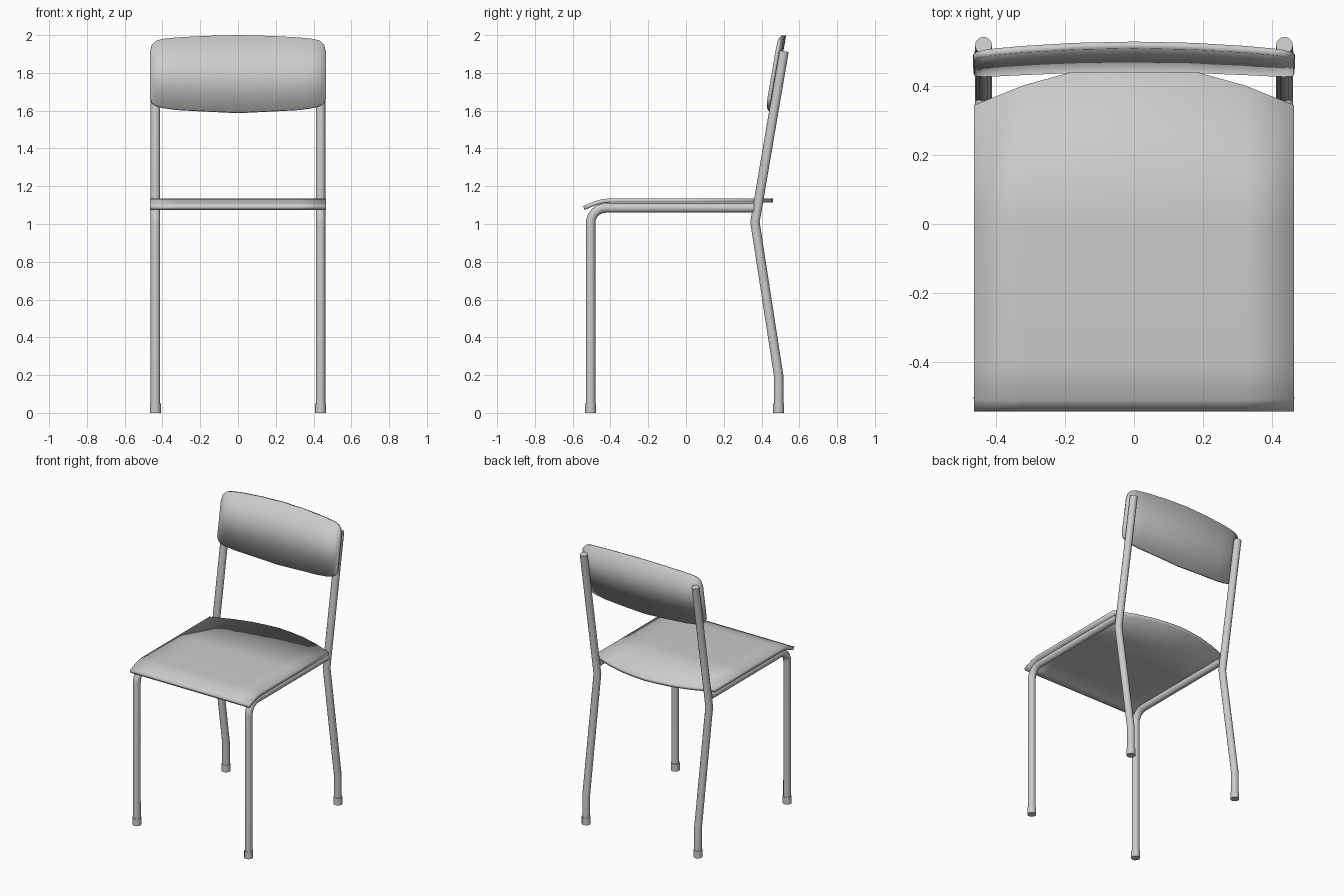
import bpy, bmesh, math

cube = bpy.data.objects.get("Cube")
if cube:
    bpy.data.objects.remove(cube, do_unlink=True)

GREY = (0.6, 0.6, 0.6, 1)
grey = bpy.data.materials.new("light grey")
grey.use_nodes = True
grey.diffuse_color = GREY
grey.node_tree.nodes["Principled BSDF"].inputs["Base Color"].default_value = GREY


def finish(obj, angle=40):
    obj.data.materials.append(grey)
    bpy.ops.object.select_all(action='DESELECT')
    obj.select_set(True)
    bpy.context.view_layer.objects.active = obj
    if obj.type == 'CURVE':
        bpy.ops.object.convert(target='MESH')
    bpy.ops.object.shade_smooth_by_angle(angle=math.radians(angle))


def tube(name, x, path, radius=0.025):
    """Round steel tube along a (y, z) path."""
    curve = bpy.data.curves.new(name, 'CURVE')
    curve.dimensions = '3D'
    curve.bevel_depth = radius
    curve.bevel_resolution = 4
    curve.use_fill_caps = True
    spline = curve.splines.new('POLY')
    spline.points.add(len(path) - 1)
    for point, (y, z) in zip(spline.points, path):
        point.co = (x, y, z, 1)
    obj = bpy.data.objects.new(name, curve)
    bpy.context.collection.objects.link(obj)
    finish(obj)


def panel(name, columns, thickness):
    """Sheet skinned over columns of points, given thickness behind its face."""
    bm = bmesh.new()
    grid = [[bm.verts.new(p) for p in col] for col in columns]
    for a, b in zip(grid, grid[1:]):
        for i in range(len(a) - 1):
            bm.faces.new((a[i], b[i], b[i + 1], a[i + 1]))
    mesh = bpy.data.meshes.new(name)
    bm.to_mesh(mesh)
    bm.free()
    obj = bpy.data.objects.new(name, mesh)
    bpy.context.collection.objects.link(obj)
    solid = obj.modifiers.new("thickness", 'SOLIDIFY')
    solid.thickness = thickness
    solid.offset = -1
    finish(obj)


def mirrored(half):
    """Columns from centre outwards, extended to both sides."""
    return [(-r[0], *r[1:]) for r in reversed(half[1:])] + half


# Frame: front leg bending into the seat rail, and rear leg with back post
BEND = 0.08
front_path = [(-0.505, 0.02)]
for i in range(7):
    a = math.radians(15 * i)
    front_path.append((-0.505 + BEND * (1 - math.cos(a)), 1.005 + BEND * math.sin(a)))
front_path.append((0.36, 1.085))
rear_path = [(0.49, 0.02), (0.49, 0.2), (0.365, 1.01), (0.519, 1.915)]

for side, x in (("left", 0.437), ("right", -0.437)):
    tube(side + "_front_leg_and_rail", x, front_path)
    tube(side + "_rear_leg_and_post", x, rear_path)
    # Foot caps
    for end, y in (("front", -0.505), ("rear", 0.49)):
        tube(f"{side}_{end}_foot", x, [(y, 0), (y, 0.05)], 0.029)

# Seat: turned-down front edge and bowed back edge, as (x, back y)
seat_back = mirrored([(0, 0.46), (0.1, 0.452), (0.2, 0.436), (0.32, 0.403), (0.465, 0.345)])
seat_front = [(-0.545, 1.095), (-0.51, 1.11), (-0.475, 1.123), (-0.44, 1.132), (-0.4, 1.135), (0, 1.135)]
panel("seat", [[(x, y, z) for y, z in seat_front + [(back, 1.135)]]
               for x, back in seat_back], 0.022)

# Backrest: rounded outline as (x, bottom z, top z), hollowed and leaning back
outline = mirrored([(0, 1.59, 2.0), (0.17, 1.598, 1.996), (0.32, 1.606, 1.988),
                    (0.4, 1.617, 1.98), (0.435, 1.628, 1.97), (0.455, 1.643, 1.95),
                    (0.465, 1.67, 1.91)])


def rest_point(x, z):
    hollow = 0.022 * (1 - (x / 0.465) ** 2)
    return (x, 0.425 + 0.17 * (z - 1.63) + hollow, z)


panel("backrest", [[rest_point(x, low), rest_point(x, high)]
                   for x, low, high in outline], 0.02)
